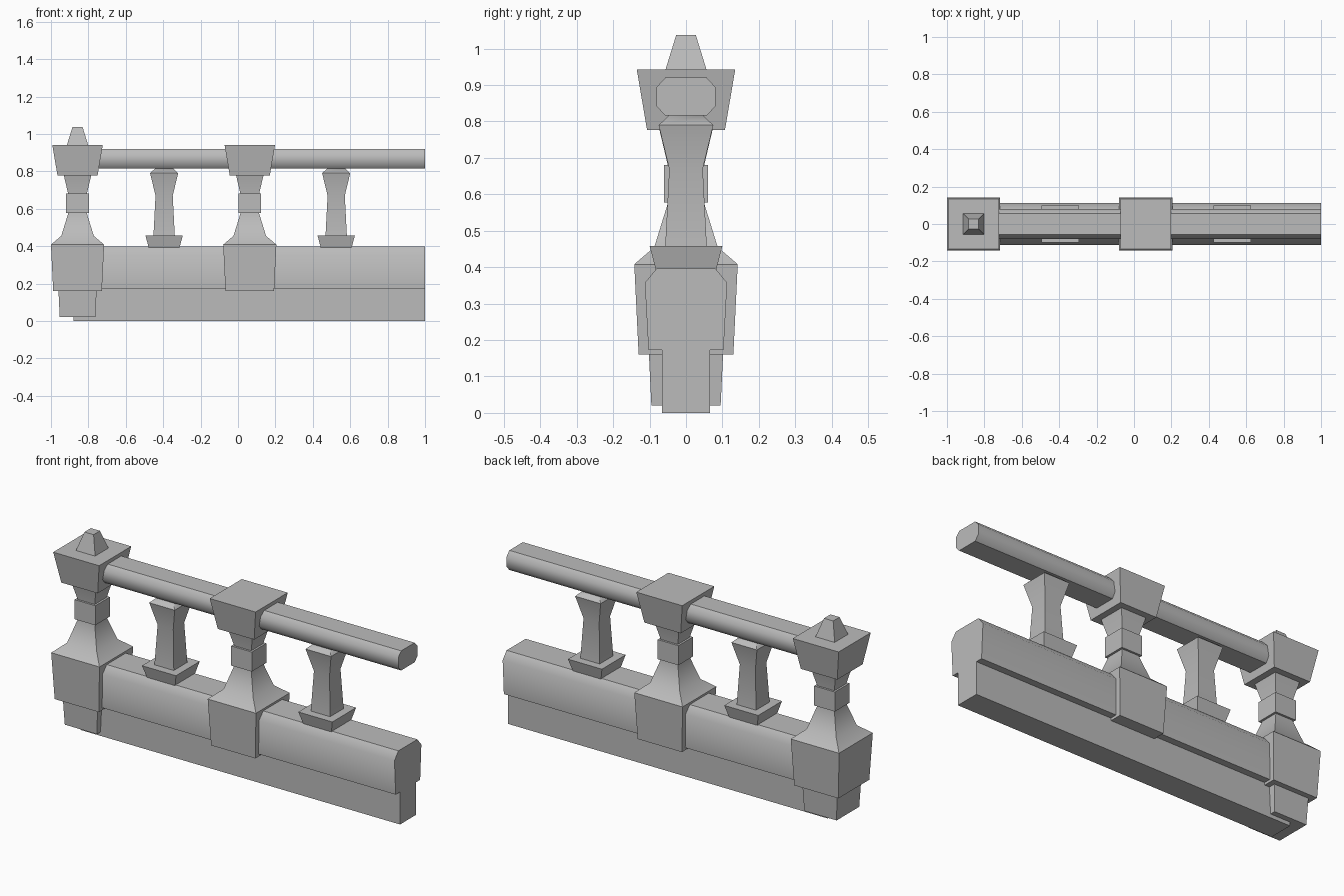
import bpy, bmesh, math

cube = bpy.data.objects.get("Cube")
if cube:
    bpy.data.objects.remove(cube, do_unlink=True)

stone = bpy.data.materials.new("grey stone")
stone.use_nodes = True
GREY = (0.5, 0.5, 0.5, 1)
stone.diffuse_color = GREY
stone.node_tree.nodes["Principled BSDF"].inputs["Base Color"].default_value = GREY


def loft(name, rings):
    """Skin a list of matching rings, cap both ends and shade by angle."""
    bm = bmesh.new()
    loops = [[bm.verts.new(p) for p in ring] for ring in rings]
    n = len(loops[0])
    for a, b in zip(loops, loops[1:]):
        for i in range(n):
            j = (i + 1) % n
            bm.faces.new((a[i], a[j], b[j], b[i]))
    bm.faces.new(loops[0][::-1])
    bm.faces.new(loops[-1])
    bmesh.ops.recalc_face_normals(bm, faces=bm.faces)
    mesh = bpy.data.meshes.new(name)
    bm.to_mesh(mesh)
    bm.free()
    mesh.materials.append(stone)
    obj = bpy.data.objects.new(name, mesh)
    bpy.context.collection.objects.link(obj)
    bpy.ops.object.select_all(action='DESELECT')
    obj.select_set(True)
    bpy.context.view_layer.objects.active = obj
    bpy.ops.object.shade_smooth_by_angle(angle=math.radians(45))
    return obj


def square_stack(name, x, profile):
    """Square tapering column from (half width, height) pairs."""
    corners = ((-1, -1), (1, -1), (1, 1), (-1, 1))
    return loft(name, [[(x + r * cx, r * cy, z) for cx, cy in corners]
                       for r, z in profile])


def beam(name, x0, x1, half):
    """Prism along x, its section mirrored from (y, z) pairs."""
    section = half + [(-y, z) for y, z in reversed(half)]
    return loft(name, [[(x, y, z) for y, z in section] for x in (x0, x1)])


# Long horizontal parts
LEFT_POST, MID_POST = -0.858, 0.063
beam("plinth", -0.88, 1, [(0.066, 0), (0.066, 0.18)])
beam("wall", LEFT_POST, 1,
     [(0.103, 0.173), (0.113, 0.357), (0.08, 0.397)])
beam("handrail", LEFT_POST, 1,
     [(0.057, 0.816), (0.081, 0.842), (0.081, 0.894), (0.057, 0.92)])

# Square posts: tapered body, flared neck, collar, cap
for side, x in (("end", LEFT_POST), ("middle", MID_POST)):
    square_stack(side + "_post_body", x,
                 [(0.13, 0.16), (0.142, 0.408), (0.087, 0.455),
                  (0.05, 0.575), (0.05, 0.68), (0.076, 0.79)])
    square_stack(side + "_post_collar", x, [(0.061, 0.577), (0.061, 0.681)])
    square_stack(side + "_post_cap", x, [(0.107, 0.777), (0.135, 0.942)])

# The end post also has a foot and a finial
square_stack("end_post_foot", LEFT_POST, [(0.095, 0.02), (0.102, 0.165)])
square_stack("end_post_finial", LEFT_POST, [(0.057, 0.94), (0.027, 1.037)])

# Balusters between the posts
for side, x in (("left", 0.525), ("right", -0.395)):
    square_stack(side + "_baluster_base", x, [(0.083, 0.394), (0.1, 0.458)])
    square_stack(side + "_baluster_shaft", x,
                 [(0.057, 0.456), (0.046, 0.67), (0.075, 0.79), (0.045, 0.818)])
